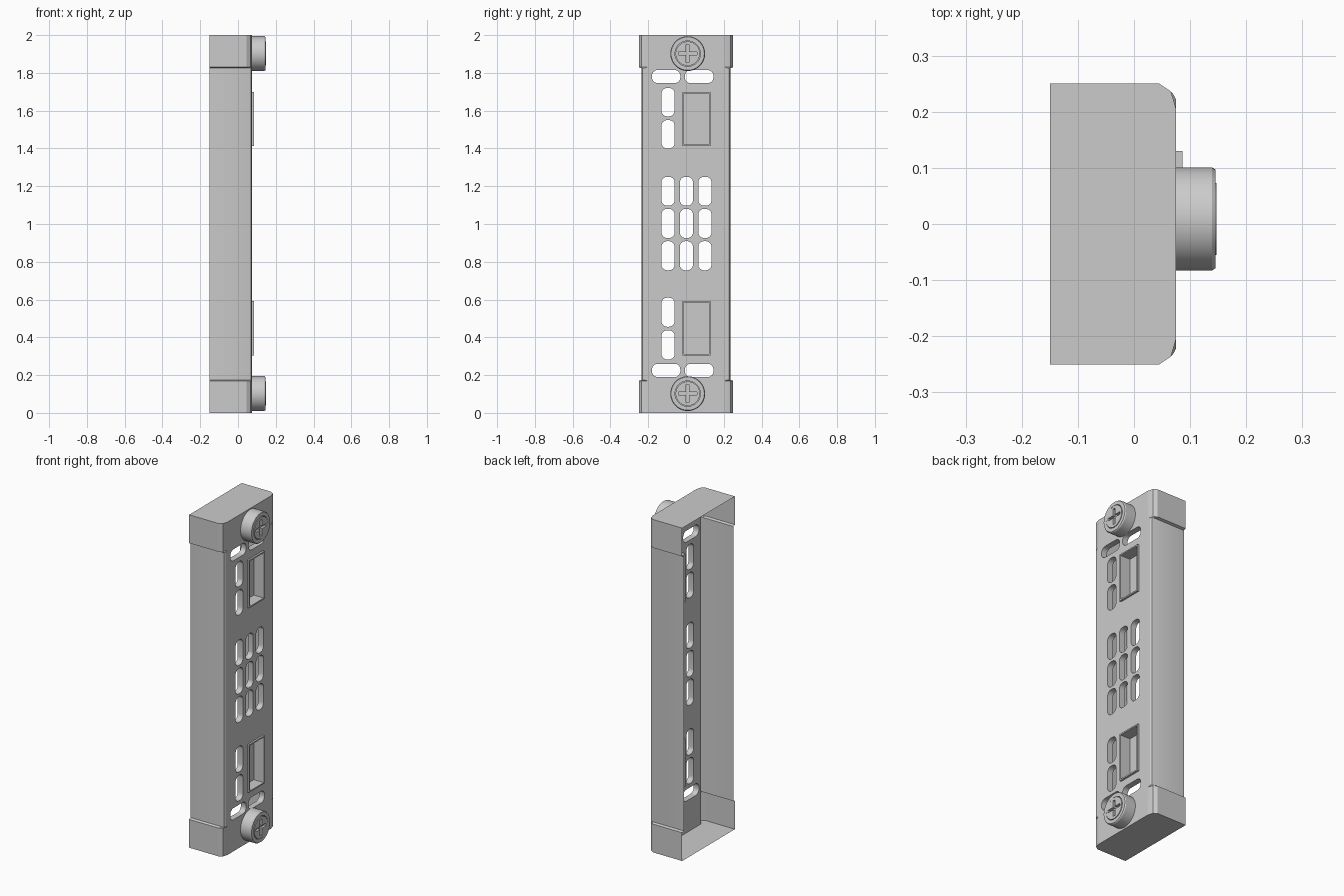
import bpy, bmesh, math
from mathutils import Matrix

if "Cube" in bpy.data.objects:
    bpy.data.objects.remove(bpy.data.objects["Cube"])

TO_X = Matrix(((0, 0, 1, 0), (1, 0, 0, 0), (0, 1, 0, 0), (0, 0, 0, 1)))  # sheet (y, z) facing +x


def add_mesh(name, bm):
    bmesh.ops.remove_doubles(bm, verts=bm.verts, dist=1e-5)
    me = bpy.data.meshes.new(name)
    bm.to_mesh(me)
    bm.free()
    ob = bpy.data.objects.new(name, me)
    bpy.context.collection.objects.link(ob)
    return ob


def smooth(ob, angle=30):
    bpy.ops.object.select_all(action='DESELECT')
    ob.select_set(True)
    bpy.context.view_layer.objects.active = ob
    bpy.ops.object.shade_smooth_by_angle(angle=math.radians(angle))


def sheet(name, loops, x0, x1):
    """Flat plate in the y/z plane; the first loop is the outline, the rest are holes."""
    cu = bpy.data.curves.new(name, 'CURVE')
    cu.dimensions, cu.fill_mode, cu.extrude = '2D', 'BOTH', (x1 - x0) / 2
    for pts in loops:
        sp = cu.splines.new('POLY')
        sp.points.add(len(pts) - 1)
        for p, (a, b) in zip(sp.points, pts):
            p.co = (a, b, 0, 1)
        sp.use_cyclic_u = True
    tmp = bpy.data.objects.new(name + "_tmp", cu)
    bpy.context.collection.objects.link(tmp)
    dg = bpy.context.evaluated_depsgraph_get()
    me = bpy.data.meshes.new_from_object(tmp.evaluated_get(dg))
    bpy.data.objects.remove(tmp)
    bm = bmesh.new()
    bm.from_mesh(me)
    bpy.data.meshes.remove(me)
    bm.transform(Matrix.Translation(((x0 + x1) / 2, 0, 0)) @ TO_X)
    ob = add_mesh(name, bm)
    smooth(ob)
    return ob


def rect(y0, y1, z0, z1):
    return [(y0, z0), (y1, z0), (y1, z1), (y0, z1)]


def slot(y0, y1, z0, z1, r=0.03, n=6):
    pts = []
    corners = [(y1 - r, z1 - r), (y0 + r, z1 - r), (y0 + r, z0 + r), (y1 - r, z0 + r)]
    for k, (cy, cz) in enumerate(corners):
        for i in range(n + 1):
            a = math.pi / 2 * (k + i / n)
            pts.append((cy + r * math.cos(a), cz + r * math.sin(a)))
    return pts


# housing: open-backed shell, wider at both ends
cap = [(-.15, .25), (.045, .25), (.066, .236), (.075, .205), (.075, .2)]
body = [(-.15, .235), (.06, .235), (.07, .231), (.075, .222), (.075, .2)]
rows = [(cap, 0), (cap, .17), (body, .175), (body, 1.825), (cap, 1.83), (cap, 2)]
bm = bmesh.new()
for s in (1, -1):
    grid = [[bm.verts.new((x, s * y, z)) for x, y in prof] for prof, z in rows]
    for a, b in zip(grid, grid[1:]):
        for i in range(len(a) - 1):
            f = [a[i], b[i], b[i + 1], a[i + 1]]
            bm.faces.new(f if s > 0 else f[::-1])
outline = [(x, y) for x, y in cap] + [(x, -y) for x, y in reversed(cap)]
for z in (0, 2):
    f = [bm.verts.new((x, y, z)) for x, y in outline]
    bm.faces.new(f if z == 0 else f[::-1])
smooth(add_mesh("housing", bm), 25)

# front panel with ventilation slots and two window openings
windows = [(-.018, .13, 1.413, 1.70), (-.018, .13, .304, .592)]
slots = []
for z0, z1 in ((1.746, 1.815), (.19, .26)):
    slots += [slot(-.18, -.03, z0, z1), slot(-.006, .145, z0, z1)]
for z0, z1 in ((1.57, 1.72), (1.40, 1.55), (.456, .61), (.283, .437)):
    slots.append(slot(-.13, -.06, z0, z1))
for z0, z1 in ((1.097, 1.25), (.926, 1.08), (.755, .909)):
    for yc in (-.095, .002, .1):
        slots.append(slot(yc - .035, yc + .035, z0, z1))
sheet("front_panel", [rect(-.2, .2, 0, 2)] + slots + [rect(*w) for w in windows], .04, .075)

# recessed windows with a slim raised frame
for k, (y0, y1, z0, z1) in enumerate(windows):
    t = .008
    sheet(f"window_frame_{k + 1}",
          [rect(y0, y1, z0, z1), rect(y0 + t, y1 - t, z0 + t, z1 - t)], .02, .086)
    sheet(f"window_floor_{k + 1}", [rect(y0, y1, z0, z1)], .015, .02)


# thumb screws: turned head with a cross-slotted centre
def thumb_screw(name, yc, zc, n=48):
    prof = [(.092, .07), (.092, .139), (.088, .145), (.067, .145), (.067, .132), (0, .132)]
    bm = bmesh.new()
    vs = [bm.verts.new((x, yc + r, zc)) for r, x in prof]
    es = [bm.edges.new(p) for p in zip(vs, vs[1:])]
    bmesh.ops.spin(bm, geom=vs + es, cent=(0, yc, zc), axis=(1, 0, 0),
                   angle=2 * math.pi, steps=n)
    bmesh.ops.remove_doubles(bm, verts=bm.verts, dist=1e-5)
    bmesh.ops.recalc_face_normals(bm, faces=bm.faces)
    side = max(bm.faces, key=lambda f: f.calc_area())
    c = side.calc_center_median()
    if side.normal.y * (c.y - yc) + side.normal.z * (c.z - zc) < 0:
        bmesh.ops.reverse_faces(bm, faces=bm.faces)
    smooth(add_mesh(name + "_head", bm))
    circle = [(yc + .064 * math.cos(2 * math.pi * i / n), zc + .064 * math.sin(2 * math.pi * i / n))
              for i in range(n)]
    cross, w, h = [], .008, .048
    for k in range(4):
        ca, sa = round(math.cos(k * math.pi / 2)), round(math.sin(k * math.pi / 2))
        for a, b in ((w, -w), (h, -w), (h, w)):
            cross.append((yc + a * ca - b * sa, zc + a * sa + b * ca))
    sheet(name + "_centre", [circle, cross], .131, .147)


thumb_screw("top_screw", .009, 1.902)
thumb_screw("bottom_screw", .009, .102)
